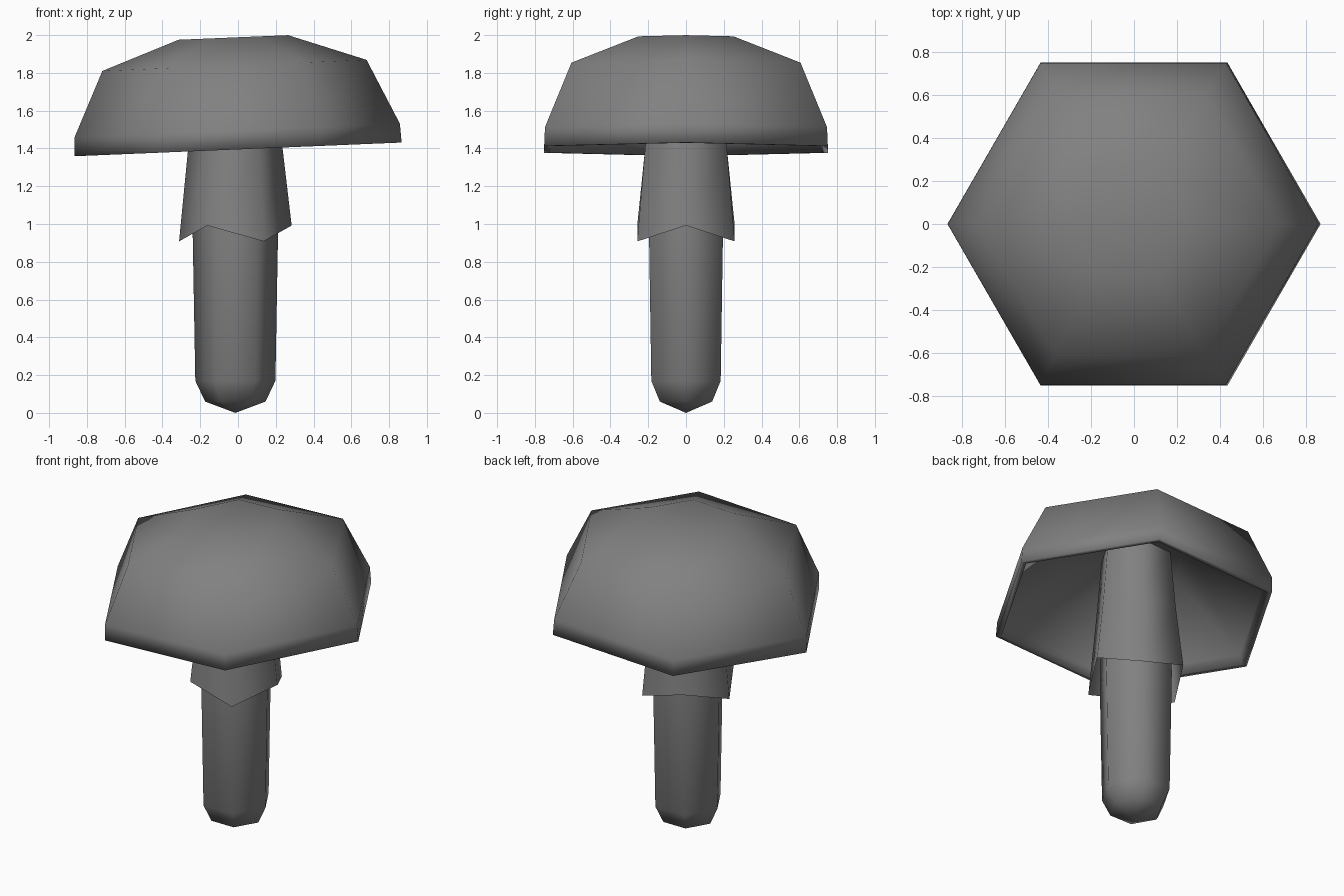
import bpy, bmesh
from math import radians, cos, sin, pi

if "Cube" in bpy.data.objects:
    bpy.data.objects.remove(bpy.data.objects["Cube"], do_unlink=True)

grey = bpy.data.materials.new("plain grey")
grey.use_nodes = True
colour = (0.22, 0.22, 0.22, 1)
grey.diffuse_color = colour
grey.node_tree.nodes["Principled BSDF"].inputs["Base Color"].default_value = colour


def lathe(name, profile, sides=6, zigzag=0.0):
    """Spin (radius, height) points into a six-sided shell; zigzag waves the first ring."""
    bm = bmesh.new()
    rings = []
    for row, (r, z) in enumerate(profile):
        if r == 0:
            rings.append([bm.verts.new((0, 0, z))] * sides)
            continue
        ring = []
        for i in range(sides):
            a = 2 * pi * i / sides
            wave = zigzag * (-1) ** i if row == 0 else 0
            ring.append(bm.verts.new((r * cos(a), r * sin(a), z + wave)))
        rings.append(ring)
    for low, high in zip(rings, rings[1:]):
        for i in range(sides):
            j = (i + 1) % sides
            corners = list(dict.fromkeys((low[i], low[j], high[j], high[i])))
            bm.faces.new(corners)
    # Smooth everywhere except the crisp rim corners
    for face in bm.faces:
        face.smooth = True
    for edge in bm.edges:
        if len(edge.link_faces) == 2:
            edge.smooth = edge.calc_face_angle() < radians(70)
    mesh = bpy.data.meshes.new(name)
    bm.to_mesh(mesh)
    bm.free()
    mesh.materials.append(grey)
    obj = bpy.data.objects.new(name, mesh)
    bpy.context.collection.objects.link(obj)
    return obj


# Hollow tilted cap: underside, rim, then outer dome
cap = lathe("cap", [(0, 0.43), (0.3, 0.37), (0.815, 0.06), (0.832, 0), (0.867, 0),
                    (0.862, 0.1), (0.7, 0.445), (0.29, 0.593), (0, 0.593)])
cap.location.z = 1.395
cap.rotation_euler.y = radians(-2.4)

# Stem with a rounded foot
stem = lathe("stem", [(0, 0), (0.16, 0.06), (0.212, 0.17), (0.226, 0.95), (0.21, 1.8)])
stem.location.x = -0.014

# Flared skirt with a zigzag hem
skirt = lathe("skirt", [(0.298, 0.95), (0.25, 1.4), (0.215, 1.8)], zigzag=0.042)
skirt.location.x = -0.014
